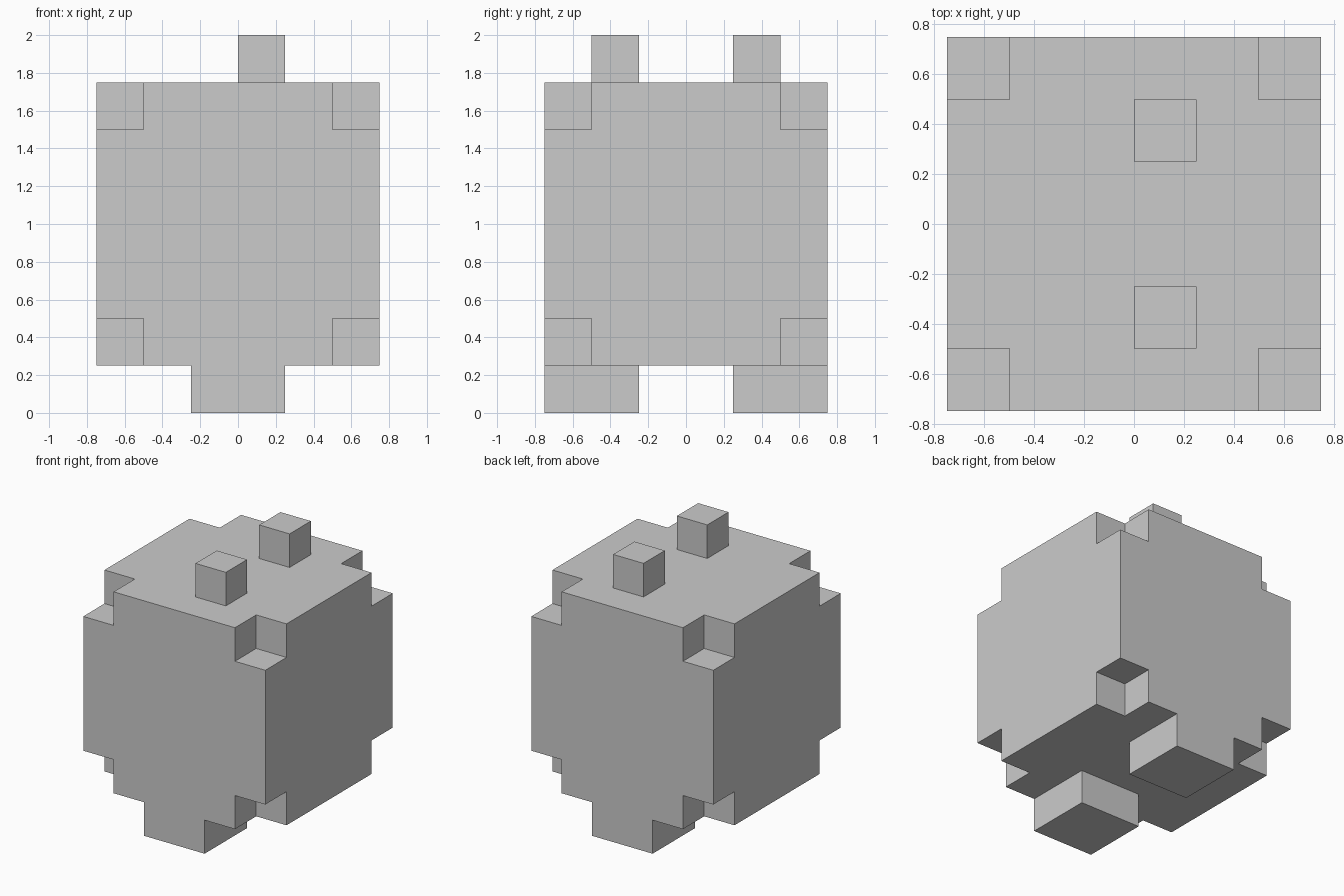
import bpy
import bmesh
from itertools import product
from mathutils import Matrix, Vector

if "Cube" in bpy.data.objects:
    bpy.data.objects.remove(bpy.data.objects["Cube"])


def add_boxes(name, boxes):
    """One object made of boxes, each given as (centre, size)."""
    bm = bmesh.new()
    for centre, size in boxes:
        matrix = Matrix.Translation(centre) @ Matrix.Diagonal((*size, 1))
        bmesh.ops.create_cube(bm, size=1, matrix=matrix)
    mesh = bpy.data.meshes.new(name)
    bm.to_mesh(mesh)
    bm.free()
    obj = bpy.data.objects.new(name, mesh)
    bpy.context.collection.objects.link(obj)
    return obj


# Cube body with a small cubic notch cut from each of the eight corners
centre = Vector((0, 0, 1))
body = add_boxes("body", [(centre, (1.5, 1.5, 1.5))])
notches = add_boxes("corner_notches", [
    (centre + 0.75 * Vector(corner), (0.5, 0.5, 0.5))
    for corner in product((-1, 1), repeat=3)])
cut = body.modifiers.new("notch_corners", 'BOOLEAN')
cut.operation = 'DIFFERENCE'
cut.solver = 'EXACT'
cut.object = notches
bpy.context.view_layer.objects.active = body
bpy.ops.object.modifier_apply(modifier=cut.name)
bpy.data.objects.remove(notches)

# Front and back pairs: flat feet below, small off-centre studs on top
for side, label in ((-1, "front"), (1, "back")):
    add_boxes(label + "_foot", [((0, side * 0.5, 0.125), (0.5, 0.5, 0.25))])
    add_boxes(label + "_top_stud", [((0.125, side * 0.375, 1.875), (0.25, 0.25, 0.25))])
